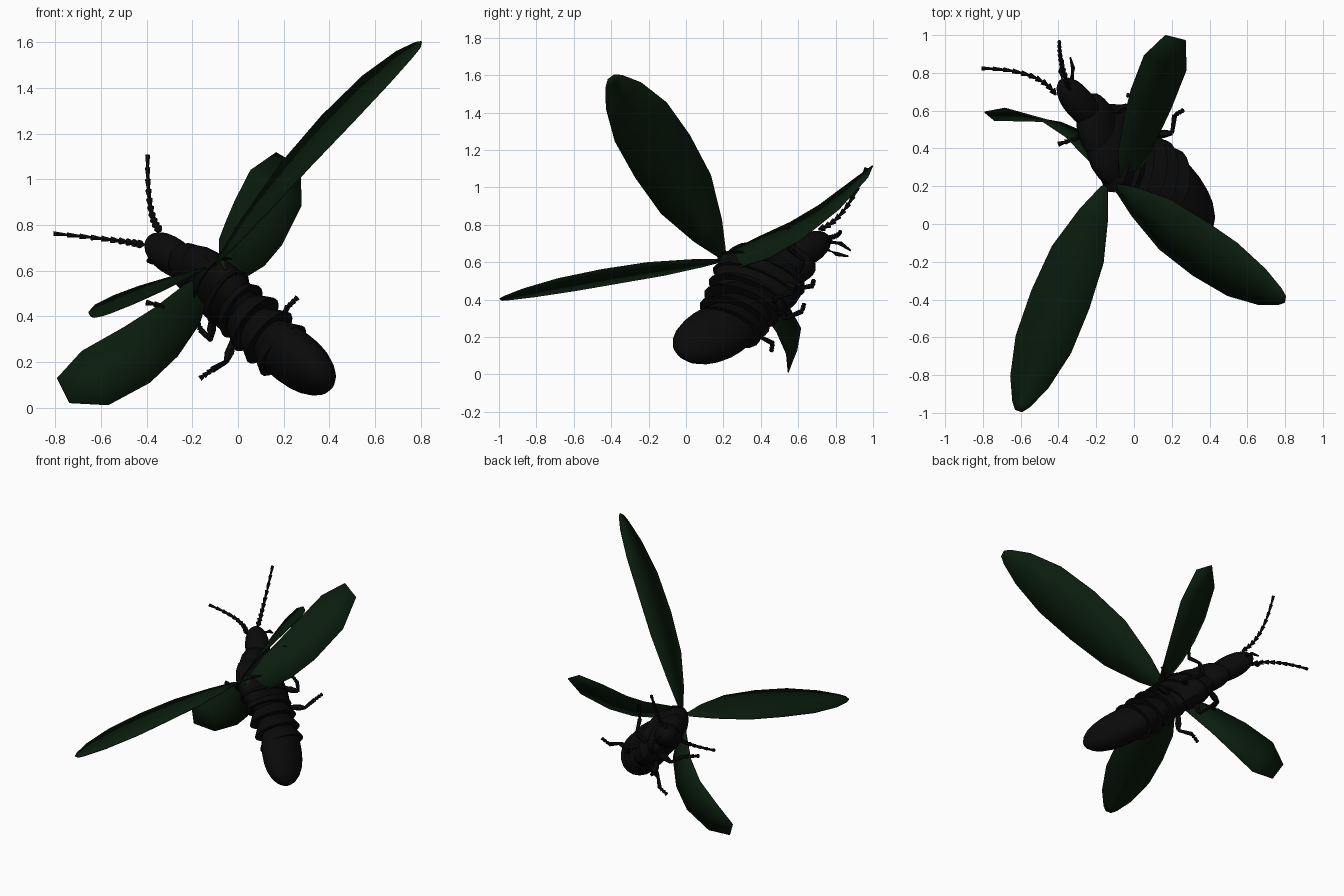
import bpy, bmesh, math
from mathutils import Vector as V

if "Cube" in bpy.data.objects:
    bpy.data.objects.remove(bpy.data.objects["Cube"])

# body frame: A head-to-tail, L sideways, U dorsal
C = V((.13, .27, .31))
A = V((.63, -.58, -.52)).normalized()
L = V((.741, .252, .616))
L = (L - A * L.dot(A)).normalized()
U = A.cross(L)

def P(a, l, u):
    return C + A * a + L * l + U * u

def material(name, col):
    m = bpy.data.materials.new(name)
    m.diffuse_color = (*col, 1)
    m.use_nodes = True
    m.node_tree.nodes["Principled BSDF"].inputs["Base Color"].default_value = m.diffuse_color
    return m

BLACK = material("black_shell", (.003, .003, .003))
GREEN = material("green_wing", (.003, .012, .004))

def finish(bm, name, mat):
    bmesh.ops.recalc_face_normals(bm, faces=bm.faces[:])
    me = bpy.data.meshes.new(name)
    bm.to_mesh(me)
    bm.free()
    ob = bpy.data.objects.new(name, me)
    bpy.context.collection.objects.link(ob)
    me.materials.append(mat)
    bpy.context.view_layer.objects.active = ob
    ob.select_set(True)
    bpy.ops.object.shade_smooth_by_angle(angle=math.radians(35))
    ob.select_set(False)
    return ob

def skin(bm, rings):
    vs = [[bm.verts.new(p) for p in r] for r in rings]
    n = len(vs[0])
    for r, s in zip(vs, vs[1:]):
        for i in range(n):
            bm.faces.new((r[i], r[(i + 1) % n], s[(i + 1) % n], s[i]))
    bm.faces.new(vs[0][::-1])
    bm.faces.new(vs[-1])

def loft(name, stations, shear=0.0, n=20):
    # stations: along-body a, centre u, half width, half depth; shear slants the rings
    bm = bmesh.new()
    rings = []
    for a, uc, rl, ru in stations:
        ang = [math.tau * i / n for i in range(n)]
        rings.append([P(a + shear * ru * math.sin(t), rl * math.cos(t), uc + ru * math.sin(t)) for t in ang])
    skin(bm, rings)
    return finish(bm, name, BLACK)

def blob(name, a0, a1, u0, u1, width, depth, shear=0.0, n=12):
    st = []
    for i in range(n + 1):
        x = -math.cos(math.pi * i / n)
        f = max(.08, math.sqrt(max(0, 1 - abs(x) ** 2.2)))
        t = (x + 1) / 2
        st.append((a0 + (a1 - a0) * t, u0 + (u1 - u0) * t, width * f, depth * f))
    loft(name, st, shear)

def bezier(p, mid, q, t):
    # quadratic curve passing through mid at t = 0.5
    c = mid * 2 - (p + q) / 2
    return p * (1 - t) ** 2 + c * (2 * t * (1 - t)) + q * t * t

def tube(bm, pts, radii, n=6):
    rings = []
    for i, p in enumerate(pts):
        d = (pts[min(i + 1, len(pts) - 1)] - pts[max(i - 1, 0)]).normalized()
        s = d.cross(U if abs(d.dot(U)) < .9 else A).normalized()
        t = d.cross(s)
        ang = [math.tau * k / n for k in range(n)]
        rings.append([p + (s * math.cos(g) + t * math.sin(g)) * radii[i] for g in ang])
    skin(bm, rings)

# main body masses
blob("head", -.83, -.5, -.005, .04, .08, .085)
blob("pronotum", -.64, -.34, .03, .09, .09, .17, .15)
blob("thorax", -.54, -.06, .095, .04, .112, .235, .1)
blob("abdomen_tip", -.1, .45, -.025, .035, .115, .165, .15)

# flared overlapping body rings
for i in range(6):
    a = -.44 + i * .088
    w = .108 if i < 3 else .12
    d, c = .225 - .012 * i, .085 - .02 * i
    loft(f"body_ring_{i + 1}", [(a, c, w * .72, d * .78), (a + .05, c, w * .95, d * .93),
                                (a + .1, c, w * 1.14, d * 1.06), (a + .1, c, w * .8, d * .85)], .35)

# wings: root, middle, tip of the centre line, then half-width direction at root and tip
HIND = [(0, .1), (.12, .5), (.3, .9), (.5, 1), (.7, .95), (.87, .65), (.97, .3), (1, .12)]
FORE = [(0, .15), (.2, .75), (.4, .95), (.6, 1.05), (.84, 1), (1, .45)]

def wing(name, outline, root, mid, tip, half, half_tip):
    root, mid, tip, half, half_tip = map(V, (root, mid, tip, half, half_tip))
    bm = bmesh.new()
    grid = []
    for t, w in outline:
        c = bezier(root, mid, tip, t)
        h = half.lerp(half_tip, t) * w
        grid.append([bm.verts.new(c + h * e) for e in (-1, 0, 1)])
    for r, s in zip(grid, grid[1:]):
        for i in (0, 1):
            bm.faces.new((r[i], r[i + 1], s[i + 1], s[i]))
    mod = finish(bm, name, GREEN).modifiers.new("thickness", 'SOLIDIFY')
    mod.thickness = .006
    mod.offset = 0

wing("right_hind_wing", HIND, (-.1, .2, .63), (.34, -.125, 1.165), (.8, -.4, 1.59),
     (.03, .15, .12), (.025, .145, .105))
wing("left_hind_wing", HIND, (-.155, .2, .61), (-.39, -.4, .525), (-.61, -.99, .4),
     (-.15, .05, -.04), (-.155, .05, -.03))
wing("right_fore_wing", FORE, (-.07, .19, .625), (.06, .58, .76), (.22, .985, 1.085),
     (-.07, .08, .12), (-.12, .03, .07))
wing("left_fore_wing", FORE, (-.115, .21, .585), (-.375, .515, .28), (-.765, .57, .075),
     (-.045, -.055, .11), (-.06, .05, .12))

# mirrored legs, mouthparts and antennae
LEGS = {"front": [(-.45, .05, -.06), (-.47, .15, -.06), (-.44, .19, .03), (-.5, .263, .09)],
        "middle": [(-.33, .06, -.06), (-.3, .13, -.15), (-.4, .11, -.19), (-.44, .1, -.17)],
        "hind": [(-.18, .08, -.1), (-.13, .17, -.12), (-.19, .22, -.18), (-.2, .285, -.185)]}
for side, s in (("right", 1), ("left", -1)):
    def path(pts):
        return [P(a, l * s, u) for a, l, u in pts]

    for name, pts in LEGS.items():
        bm = bmesh.new()
        k = path(pts)
        tube(bm, [k[0], k[0].lerp(k[1], .6), k[1]], [.016, .022, .012])
        tube(bm, [k[1], k[2]], [.01, .014])
        for j in range(3):
            tube(bm, [k[2].lerp(k[3], j / 3), k[2].lerp(k[3], (j + 1) / 3)], [.007, .014])
        finish(bm, f"{side}_{name}_leg", BLACK)

    bm = bmesh.new()
    tube(bm, path([(-.78, .03, -.04), (-.81, .045, -.1), (-.83, .025, -.16)]), [.014, .012, .005])
    finish(bm, f"{side}_mouthpart", BLACK)

    # beaded antenna
    bm = bmesh.new()
    ends = path([(-.79, .05, .04), (-.95, .115, .005), (-1.145, .277, .05)])
    N = 10
    curve = [bezier(*ends, i / N) for i in range(N + 1)]
    for i in range(N):
        tube(bm, [curve[i], curve[i + 1]], [.006, .02 - .001 * i])
    finish(bm, f"{side}_antenna", BLACK)
